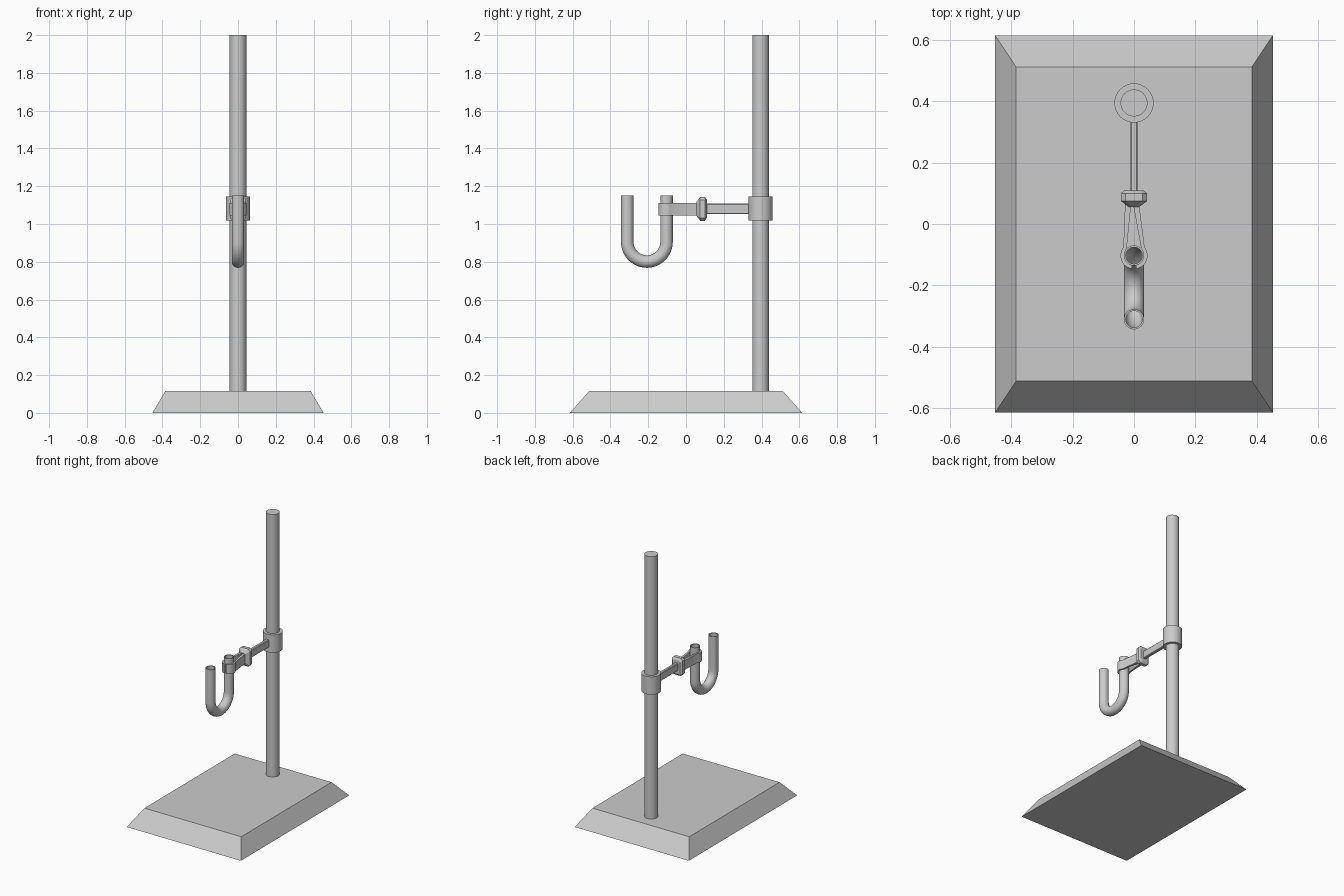
import bpy, bmesh
from math import sin, cos, pi, radians
from mathutils import Vector

cube = bpy.data.objects.get("Cube")
if cube:
    bpy.data.objects.remove(cube, do_unlink=True)

grey = bpy.data.materials.new("light grey")
grey.use_nodes = True
COLOUR = (0.6, 0.6, 0.6, 1)
grey.diffuse_color = COLOUR
grey.node_tree.nodes["Principled BSDF"].inputs["Base Color"].default_value = COLOUR


def loft(name, rings, closed=False, smooth=False):
    """Skin a series of equal rings, capping the ends unless it loops."""
    bm = bmesh.new()
    loops = [[bm.verts.new(p) for p in ring] for ring in rings]
    pairs = list(zip(loops, loops[1:]))
    if closed:
        pairs.append((loops[-1], loops[0]))
    else:
        bm.faces.new(loops[0])
        bm.faces.new(loops[-1])
    for a, b in pairs:
        for i in range(len(a)):
            j = (i + 1) % len(a)
            bm.faces.new((a[i], a[j], b[j], b[i]))
    bmesh.ops.recalc_face_normals(bm, faces=bm.faces)
    mesh = bpy.data.meshes.new(name)
    bm.to_mesh(mesh)
    bm.free()
    mesh.materials.append(grey)
    obj = bpy.data.objects.new(name, mesh)
    bpy.context.collection.objects.link(obj)
    if smooth:
        bpy.ops.object.select_all(action='DESELECT')
        obj.select_set(True)
        bpy.context.view_layer.objects.active = obj
        bpy.ops.object.shade_smooth_by_angle(angle=radians(35))
    return obj


def circle(centre, r, u, v, n=32):
    return [centre + r * (cos(2 * pi * i / n) * u + sin(2 * pi * i / n) * v) for i in range(n)]


X, Y, Z = Vector((1, 0, 0)), Vector((0, 1, 0)), Vector((0, 0, 1))
POLE_Y, ARM_Z, TUBE_Y = 0.395, 1.08, -0.103

# Base with sloping sides
loft("base", [[(x * sx, y * sy, z) for sx, sy in ((-1, -1), (1, -1), (1, 1), (-1, 1))]
              for x, y, z in ((0.453, 0.615, 0), (0.385, 0.513, 0.115))])

# Pole and the collar that slides on it
for name, r, low, high in (("pole", 0.044, 0.11, 2.0), ("collar", 0.064, 1.018, 1.146)):
    loft(name, [circle(Vector((0, POLE_Y, z)), r, X, Y) for z in (low, high)], smooth=True)


def octagon(y, x, z):
    """Chamfered upright rectangle across the arm."""
    cut = 0.35 * min(x, z)
    corners = [(x, z - cut), (x - cut, z), (cut - x, z), (-x, z - cut),
               (-x, cut - z), (cut - x, -z), (x - cut, -z), (x, cut - z)]
    return [(px, y, ARM_Z + pz) for px, pz in corners]


# Arm from the collar and the chamfered clamp head
loft("arm", [octagon(y, 0.012, 0.028) for y in (0.1, 0.345)])
loft("clamp_head", [octagon(*s) for s in ((0.055, 0.016, 0.036), (0.075, 0.043, 0.063),
                                          (0.1, 0.043, 0.063), (0.11, 0.03, 0.048))])


def finger(name, side, start, width):
    """Tapered jaw that curls around the front of the tube."""
    c = Vector((0, TUBE_Y, 0))
    outer = [Vector((start + side * width / 2, 0.07, 0))]
    inner = [Vector((start - side * width / 2, 0.07, 0))]
    for i in range(13):
        a = radians(38 - 118 * i / 12)
        d = Vector((side * cos(a), sin(a), 0))
        outer.append(c + 0.044 * d)
        inner.append(c + 0.031 * d)
    rings = [(o + 1.045 * Z, n + 1.045 * Z, n + 1.112 * Z, o + 1.112 * Z)
             for o, n in zip(outer, inner)]
    loft(name, rings, smooth=True)


finger("right_jaw", -1, -0.019, 0.02)
finger("left_jaw", 1, 0.006, 0.02)

# Hollow U-shaped tube, outer skin then inner skin
BEND, BEND_Z, TOP = 0.104, 0.905, 1.15
middle = Vector((0, TUBE_Y - BEND, BEND_Z))
path = [(middle + BEND * Y + (TOP - BEND_Z) * Z, Y)]
for i in range(25):
    a = pi * i / 24
    d = cos(a) * Y - sin(a) * Z
    path.append((middle + BEND * d, d))
path.append((middle - BEND * Y + (TOP - BEND_Z) * Z, -Y))
outside = [circle(p, 0.033, X, d) for p, d in path]
inside = [circle(p, 0.027, X, d) for p, d in reversed(path)]
loft("u_tube", outside + inside, closed=True, smooth=True)
